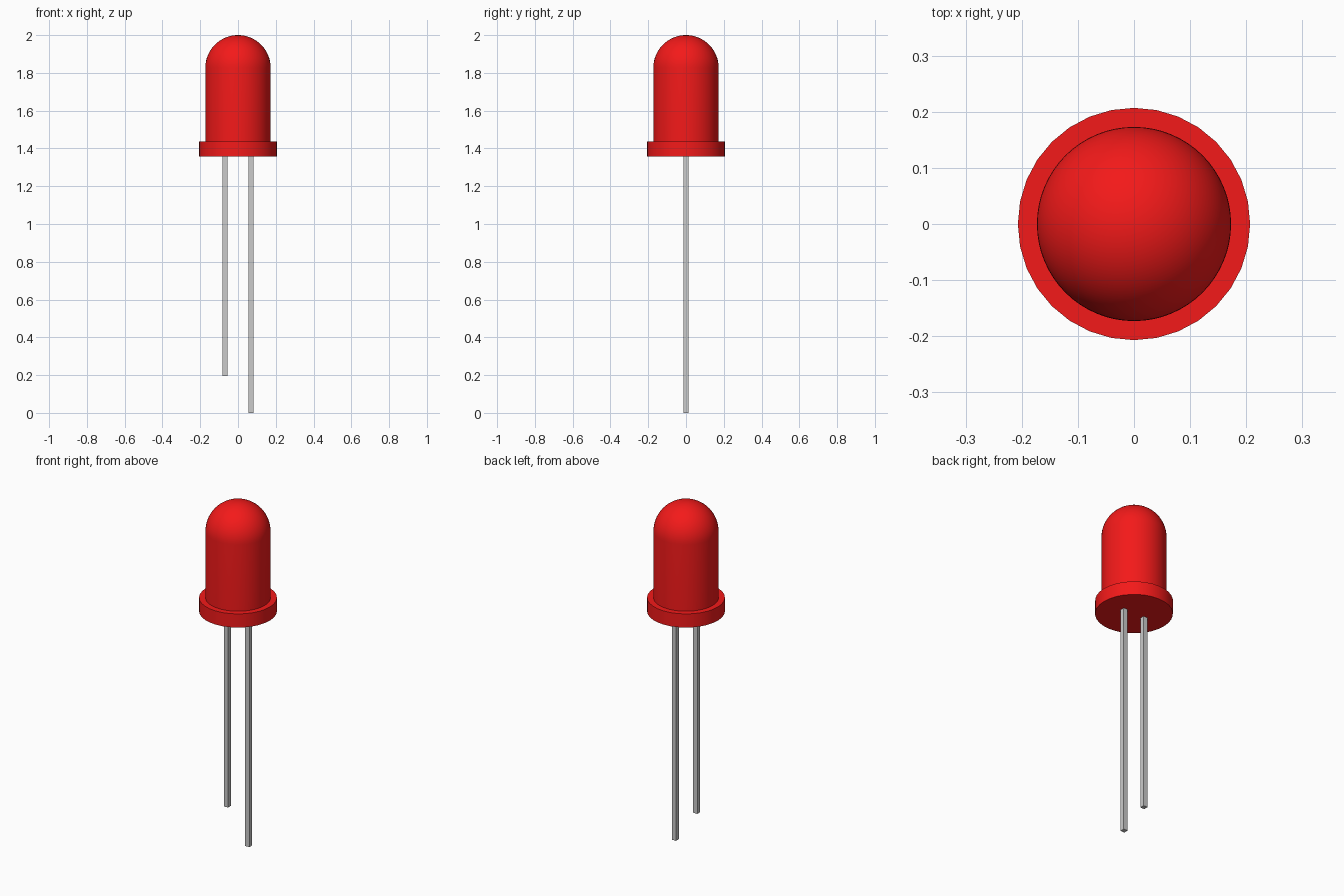
import bpy, bmesh
from math import sin, cos, pi, radians

if "Cube" in bpy.data.objects:
    bpy.data.objects.remove(bpy.data.objects["Cube"])

R_LENS, R_RIM = 0.173, 0.207
Z_RIM, Z_LENS, Z_TOP = 1.357, 1.437, 2.0
LEAD_W, LEAD_X = 0.027, 0.069

red = bpy.data.materials.new("red_plastic")
red.diffuse_color = (0.9, 0.01, 0.01, 1)
red.use_nodes = True
red.node_tree.nodes["Principled BSDF"].inputs["Base Color"].default_value = red.diffuse_color


def lathe(name, profile, steps):
    """Revolve an (r, z) profile around the z axis."""
    bm = bmesh.new()
    verts = [bm.verts.new((r, 0, z)) for r, z in profile]
    edges = [bm.edges.new(pair) for pair in zip(verts, verts[1:])]
    bmesh.ops.spin(bm, geom=verts + edges, cent=(0, 0, 0), axis=(0, 0, 1),
                   angle=2 * pi, steps=steps)
    bmesh.ops.remove_doubles(bm, verts=bm.verts, dist=1e-5)
    bmesh.ops.recalc_face_normals(bm, faces=bm.faces)
    mesh = bpy.data.meshes.new(name)
    bm.to_mesh(mesh)
    bm.free()
    obj = bpy.data.objects.new(name, mesh)
    bpy.context.collection.objects.link(obj)
    mesh.materials.append(red)
    bpy.ops.object.select_all(action='DESELECT')
    obj.select_set(True)
    bpy.context.view_layer.objects.active = obj
    bpy.ops.object.shade_smooth_by_angle(angle=radians(30))
    return obj


# Domed lens: straight wall and a hemispherical cap
z_dome = Z_TOP - R_LENS
dome = [(R_LENS * cos(a), z_dome + R_LENS * sin(a))
        for a in (i * pi / 32 for i in range(16))]
lathe("lens", [(R_LENS, Z_LENS - 0.01)] + dome + [(0, Z_TOP)], 64)

# Rim at the base of the lens
lathe("base_rim", [(0, Z_RIM), (R_RIM, Z_RIM), (R_RIM, Z_LENS), (0, Z_LENS)], 32)

# Square wire leads, one shorter than the other
for name, x, bottom in (("short_lead", -LEAD_X, 0.195), ("long_lead", LEAD_X, 0.0)):
    top = Z_RIM + 0.01
    bpy.ops.mesh.primitive_cube_add(size=1, location=(x, 0, (top + bottom) / 2))
    lead = bpy.context.object
    lead.name = name
    lead.scale = (LEAD_W, LEAD_W, top - bottom)
